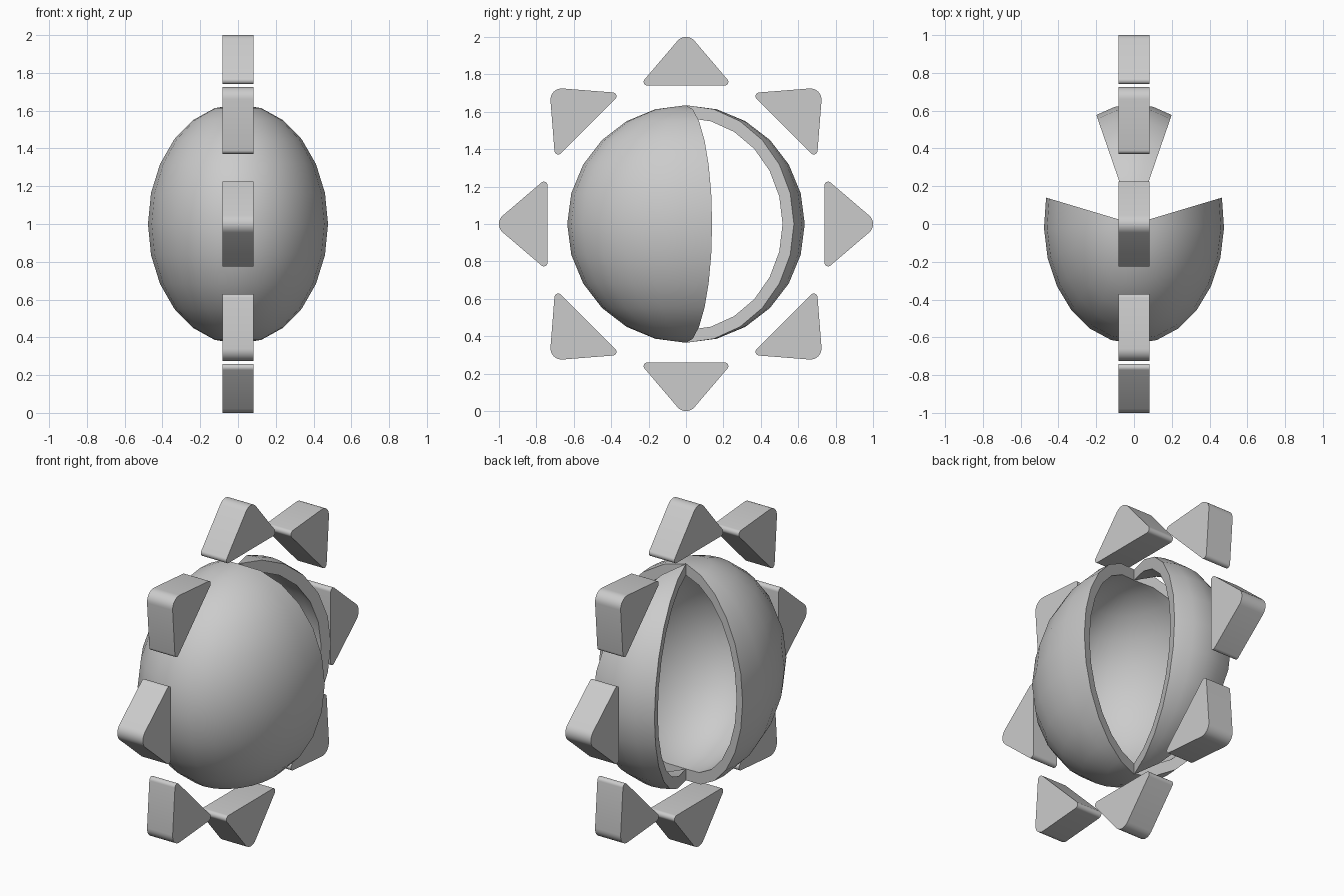
import bpy, bmesh
from math import sin, cos, tan, pi, radians

if "Cube" in bpy.data.objects:
    bpy.data.objects.remove(bpy.data.objects["Cube"])

CENTER_Z = 1.0


def finish(name, bm):
    bmesh.ops.remove_doubles(bm, verts=bm.verts, dist=1e-5)
    bmesh.ops.recalc_face_normals(bm, faces=bm.faces)
    mesh = bpy.data.meshes.new(name)
    bm.to_mesh(mesh)
    bm.free()
    obj = bpy.data.objects.new(name, mesh)
    bpy.context.collection.objects.link(obj)
    bpy.ops.object.select_all(action='DESELECT')
    obj.select_set(True)
    bpy.context.view_layer.objects.active = obj
    bpy.ops.object.shade_smooth_by_angle(angle=radians(32))
    return obj


def shell_slice(name, start, end, steps, rings=12):
    """Thick wedge of a hollow ellipsoid between two longitudes (degrees)."""
    rx, ry, rz, inner = 0.477, 0.635, 0.635, 0.895
    bm = bmesh.new()
    # closed meridian profile: outer pole to pole, then back along the inside
    arc = [pi * i / rings for i in range(rings + 1)]
    profile = [(sin(a), cos(a)) for a in arc]
    profile += [(inner * sin(a), inner * cos(a)) for a in reversed(arc)]
    loops = []
    for j in range(steps + 1):
        t = radians(start + (end - start) * j / steps)
        loops.append([bm.verts.new((rx * r * cos(t), ry * r * sin(t), CENTER_Z + rz * h))
                      for r, h in profile])
    for a, b in zip(loops, loops[1:]):
        for i in range(len(profile) - 1):
            if i != rings:
                bm.faces.new((a[i], a[i + 1], b[i + 1], b[i]))
    # flat cut faces
    n = len(profile)
    for loop in (loops[0], loops[-1]):
        for i in range(rings):
            bm.faces.new((loop[i], loop[i + 1], loop[n - 2 - i], loop[n - 1 - i]))
    return finish(name, bm)


def ray(name, angle):
    """Rounded triangular block pointing away from the shell."""
    half, tip_r, base_r, base, depth = radians(40.5), 0.06, 0.02, 0.74, 0.083
    apex = 1 - tip_r + tip_r / sin(half)
    cx = (apex - base) * tan(half) - base_r / tan((pi / 2 - half) / 2)
    # corner arcs: centre, radius, first and last normal angle
    corners = [(cx, base + base_r, base_r, -pi / 2, half),
               (0, 1 - tip_r, tip_r, half, pi - half),
               (-cx, base + base_r, base_r, pi - half, 1.5 * pi)]
    outline = []
    for x, h, r, a0, a1 in corners:
        for k in range(9):
            a = a0 + (a1 - a0) * k / 8
            outline.append((x + r * cos(a), h + r * sin(a)))
    bm = bmesh.new()
    c, s = cos(angle), sin(angle)
    rims = [[bm.verts.new((d, u * c + h * s, CENTER_Z - u * s + h * c)) for u, h in outline]
            for d in (-depth, depth)]
    bm.faces.new(rims[0])
    bm.faces.new(rims[1])
    for i in range(len(outline)):
        k = (i + 1) % len(outline)
        bm.faces.new((rims[0][i], rims[0][k], rims[1][k], rims[1][i]))
    return finish(name, bm)


# hollow body: wide front shell and narrow rear slice
shell_slice("front_shell", -192.7, 12.7, 14)
shell_slice("rear_shell_slice", 65.3, 114.7, 4)

# ring of eight rays
for i in range(8):
    ray(f"ray_{i + 1}", i * pi / 4)
